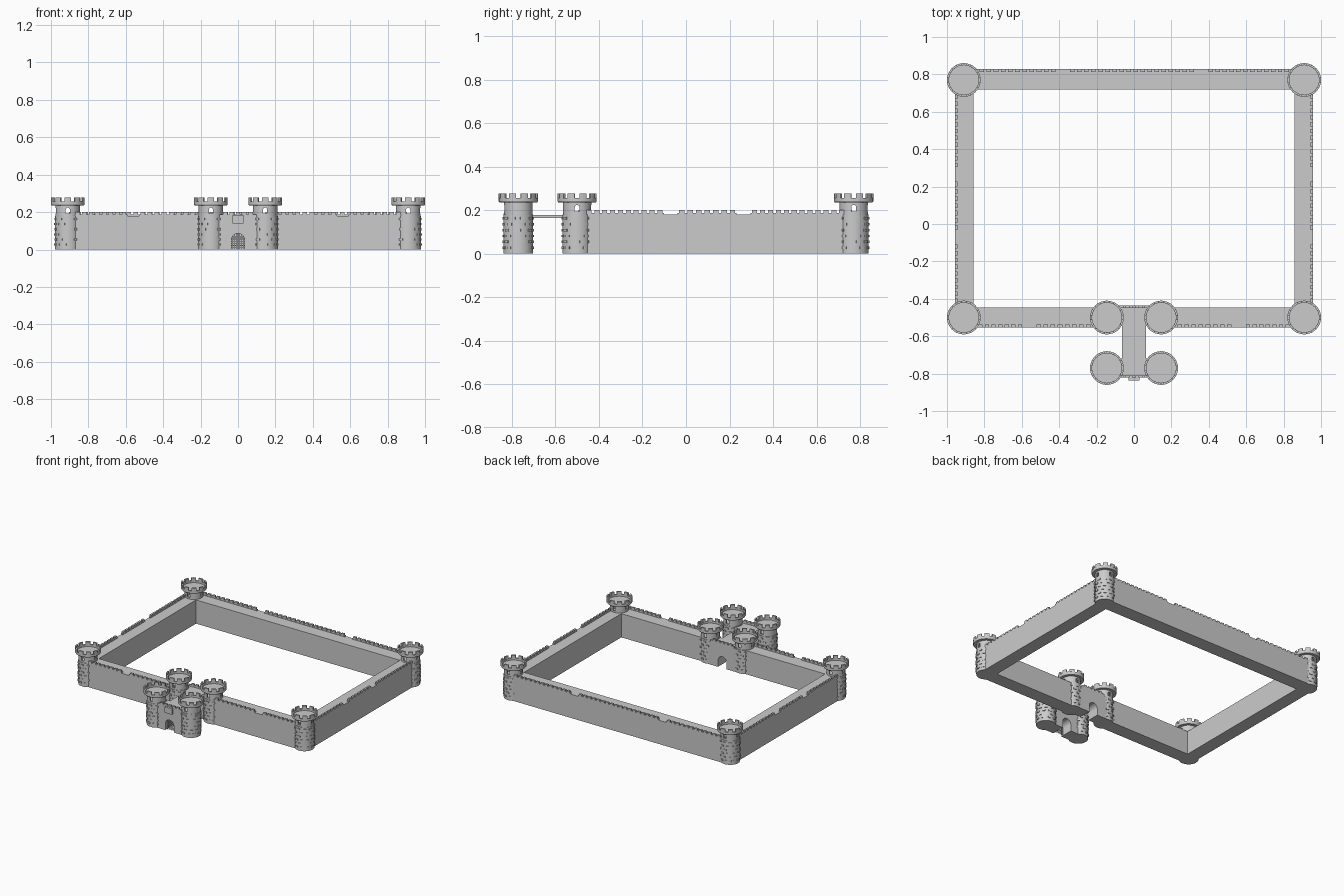
import bpy, bmesh, math, random
from math import sin, cos, pi, tau

if "Cube" in bpy.data.objects:
    bpy.data.objects.remove(bpy.data.objects["Cube"])

random.seed(4)


def finish(bm, name, smooth=False):
    bmesh.ops.recalc_face_normals(bm, faces=bm.faces)
    me = bpy.data.meshes.new(name)
    bm.to_mesh(me)
    bm.free()
    ob = bpy.data.objects.new(name, me)
    bpy.context.collection.objects.link(ob)
    if smooth:
        bpy.context.view_layer.objects.active = ob
        ob.select_set(True)
        bpy.ops.object.shade_smooth_by_angle(angle=math.radians(30))
        ob.select_set(False)
    return ob


def prism(bm, pts, offset):
    """Close a planar outline and extrude it by an offset."""
    a = [bm.verts.new(p) for p in pts]
    b = [bm.verts.new([c + d for c, d in zip(p, offset)]) for p in pts]
    n = len(a)
    bm.faces.new(a)
    bm.faces.new(b[::-1])
    for i in range(n):
        bm.faces.new((a[i], b[i], b[(i + 1) % n], a[(i + 1) % n]))


def box(bm, x0, x1, y0, y1, z0, z1):
    prism(bm, [(x0, y0, z0), (x1, y0, z0), (x1, y1, z0), (x0, y1, z0)], (0, 0, z1 - z0))


def sector(bm, r0, r1, z0, z1, a0, a1, n=2):
    """Curved block: part of a ring."""
    ang = [a0 + (a1 - a0) * i / n for i in range(n + 1)]
    pts = [(r1 * cos(a), r1 * sin(a), z0) for a in ang]
    pts += [(r0 * cos(a), r0 * sin(a), z0) for a in reversed(ang)]
    prism(bm, pts, (0, 0, z1 - z0))


def lathe(name, profile, closed=False, steps=40):
    bm = bmesh.new()
    vs = [bm.verts.new((r, 0, z)) for r, z in profile]
    es = [bm.edges.new(p) for p in zip(vs, vs[1:])]
    if closed:
        es.append(bm.edges.new((vs[-1], vs[0])))
    bmesh.ops.spin(bm, geom=vs + es, axis=(0, 0, 1), cent=(0, 0, 0), angle=tau, steps=steps)
    bmesh.ops.remove_doubles(bm, verts=bm.verts, dist=1e-5)
    return finish(bm, name, True)


def arch(w, z0, zs, n=10):
    """Arched outline in x, z: half width w, spring height zs."""
    return [(w, z0)] + [(w * cos(pi * i / n), zs + w * sin(pi * i / n)) for i in range(n + 1)] + [(-w, z0)]


def neck_mesh(both):
    """Hollow tower top with see-through arched windows."""
    ob = lathe("tower_neck", [(.055, .178), (.065, .178), (.065, .236), (.055, .236)], True)
    bm = bmesh.new()
    outline = arch(.011, .193, .213)
    prism(bm, [(x, -.1, z) for x, z in outline], (0, .2, 0))
    cutters = [finish(bm, "window_cutter")]
    if both:
        bm = bmesh.new()
        prism(bm, [(-.1, x, z) for x, z in outline], (.2, 0, 0))
        cutters.append(finish(bm, "window_cutter_side"))
    for c in cutters:
        c.hide_render = True
        m = ob.modifiers.new("window", 'BOOLEAN')
        m.operation, m.object, m.solver = 'DIFFERENCE', c, 'EXACT'
    me = bpy.data.meshes.new_from_object(ob.evaluated_get(bpy.context.evaluated_depsgraph_get()))
    for o in cutters + [ob]:
        bpy.data.objects.remove(o)
    return me


# Tower parts, made once and shared by all towers
body = lathe("tower_body", [(0, 0), (.068, 0), (.068, .18), (0, .18)])
crown = lathe("tower_crown", [(0, .235), (.086, .235), (.09, .241), (.09, .256),
                              (.079, .256), (.079, .241), (0, .241)])
bm = bmesh.new()
for i in range(10):
    a = tau * (i + .5) / 10
    sector(bm, .079, .09, .254, .277, a - .19, a + .19, 4)
merlons = finish(bm, "tower_merlons")
bm = bmesh.new()
for row in range(6):
    for i in range(10):
        a = tau * (i + .5 * (row % 2)) / 10 + random.uniform(-.08, .08)
        z = .022 + row * .027
        sector(bm, .066, .0725, z, z + .011, a - .15, a + .15, 3)
stones = finish(bm, "tower_stones")
shared = [(o.name, o.data) for o in (body, crown, merlons, stones)]
for o in (body, crown, merlons, stones):
    bpy.data.objects.remove(o)
necks = {True: neck_mesh(True), False: neck_mesh(False)}

# Corner towers, inner gate towers, outer gate towers
places = [("corner", .91, .77), ("corner", .91, -.5), ("inner_gate", .145, -.5), ("outer_gate", .145, -.77)]
for kind, px, py in places:
    for side, s in (("right", 1), ("left", -1)):
        for part, me in shared + [("tower_neck", necks[kind != "outer_gate"])]:
            ob = bpy.data.objects.new(f"{kind}_{side}_{part}", me)
            ob.location = (s * px, py, 0)
            bpy.context.collection.objects.link(ob)


def curtain_wall(name, x0, x1, y0, y1, out, gaps):
    """Wall with a low parapet and merlons along its outer side, broken by gaps."""
    bm = bmesh.new()
    box(bm, x0, x1, y0, y1, 0, .18)
    along_x = out[1] != 0
    lo, hi = (x0, x1) if along_x else (y0, y1)
    edge = (y1 if out[1] > 0 else y0) if along_x else (x1 if out[0] > 0 else x0)
    t = -.015 * (out[0] + out[1])
    e0, e1 = sorted((edge, edge + t))

    def piece(a, b, z0, z1):
        box(bm, *((a, b, e0, e1) if along_x else (e0, e1, a, b)), z0, z1)

    cuts = [lo] + [c + d for c in sorted(gaps) for d in (-.032, .032)] + [hi]
    for a, b in zip(cuts[::2], cuts[1::2]):
        piece(a, b, .178, .188)
        n = max(1, round((b - a) / .037))
        p = (b - a) / n
        for i in range(n):
            piece(a + (i + .18) * p, a + (i + .82) * p, .186, .2)
    return finish(bm, name)


# Curtain walls
curtain_wall("back_wall", -.91, .91, .72, .828, (0, 1), (-.38, .36))
for side, s in (("right", 1), ("left", -1)):
    xs = sorted((s * .857, s * .958))
    curtain_wall(f"{side}_wall", *xs, -.5, .77, (s, 0), (-.07, .265))
    xs = sorted((s * .15, s * .91))
    curtain_wall(f"front_{side}_wall", *xs, -.553, -.447, (0, -1), (s * .56,))


def gate_wall(name, y0, y1, edge):
    """Wall with an arched passage and merlons on one face."""
    bm = bmesh.new()
    pts = [(-.13, 0), (-.13, .175), (.13, .175), (.13, 0)] + arch(.036, 0, .05)
    prism(bm, [(x, y0, z) for x, z in pts], (0, y1 - y0, 0))
    box(bm, -.1, .1, edge - .006, edge + .006, .17, .188)
    for i in range(-2, 3):
        box(bm, i * .034 - .011, i * .034 + .011, edge - .006, edge + .006, .186, .2)
    return finish(bm, name)


gate_wall("inner_gate_wall", -.53, -.436, -.442)
gate_wall("outer_gate_wall", -.822, -.72, -.816)

# Walkway joining the two gates
bm = bmesh.new()
box(bm, -.063, .063, -.82, -.44, .163, .177)
finish(bm, "gate_walkway")

# Projecting box above the outer gate
bm = bmesh.new()
box(bm, -.03, .03, -.838, -.815, .14, .185)
finish(bm, "gate_projection")

# Portcullis in the outer gate
bm = bmesh.new()
for i in range(-3, 4):
    x = i * .01
    top = .05 + math.sqrt(.036 ** 2 - x * x)
    box(bm, x - .0015, x + .0015, -.803, -.8, 0, top)
for k in range(1, 8):
    box(bm, -.036, .036, -.804, -.801, k * .01, k * .01 + .003)
finish(bm, "portcullis")
